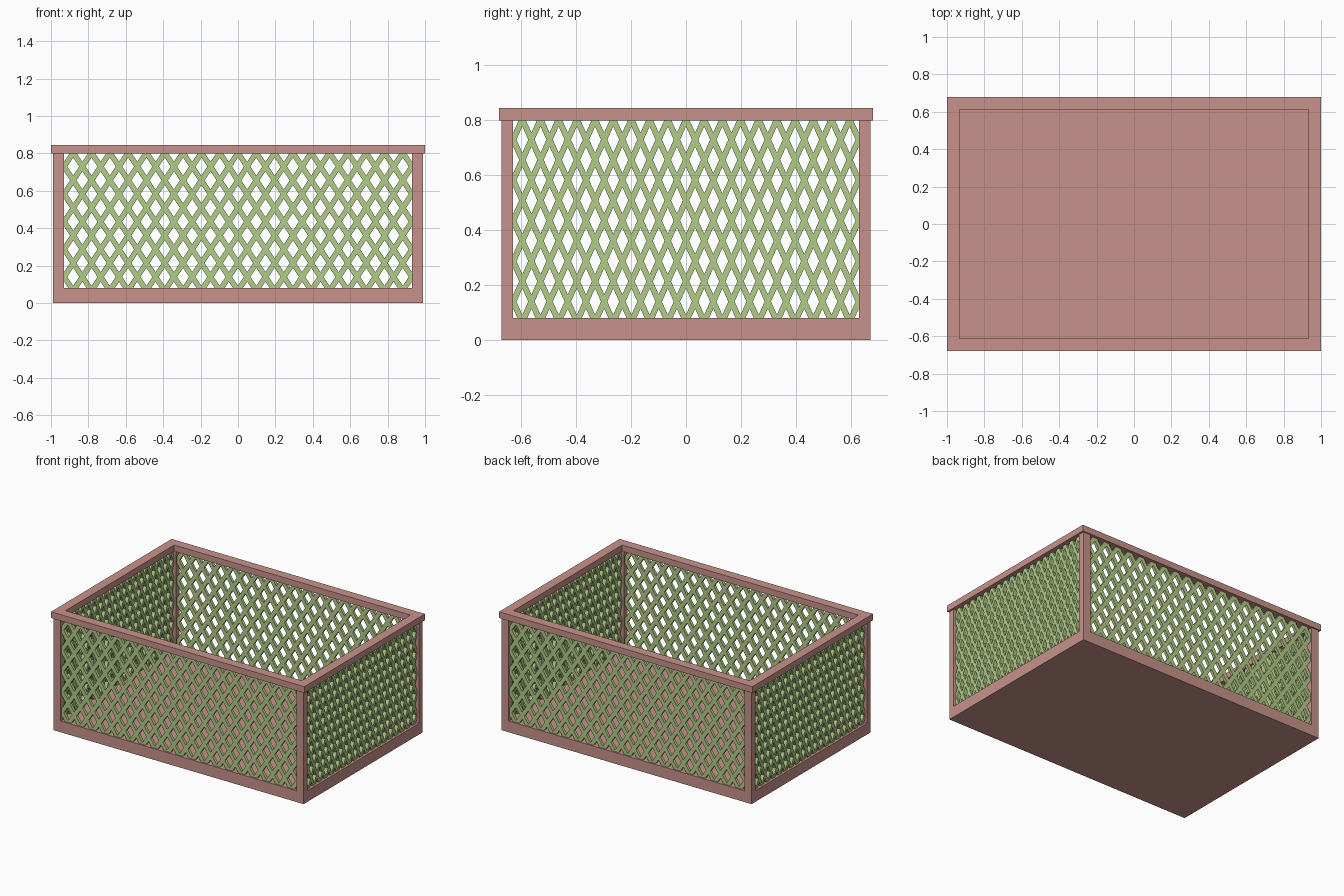
import bpy, bmesh, math
from mathutils import Vector

if "Cube" in bpy.data.objects:
    bpy.data.objects.remove(bpy.data.objects["Cube"])


def material(name, color):
    m = bpy.data.materials.new(name)
    m.diffuse_color = color
    m.use_nodes = True
    m.node_tree.nodes["Principled BSDF"].inputs["Base Color"].default_value = m.diffuse_color
    return m


PINK = material("frame_pink", (0.58, 0.29, 0.26, 1))
GREEN = material("lattice_green", (0.45, 0.60, 0.25, 1))


def finish(bm, name, mat):
    me = bpy.data.meshes.new(name)
    bm.to_mesh(me)
    bm.free()
    me.materials.append(mat)
    ob = bpy.data.objects.new(name, me)
    bpy.context.collection.objects.link(ob)
    return ob


def box(name, lo, hi):
    bm = bmesh.new()
    bmesh.ops.create_cube(bm, size=1)
    for v in bm.verts:
        v.co = Vector([(l + h) / 2 + c * (h - l) for l, h, c in zip(lo, hi, v.co)])
    return finish(bm, name, PINK)


def ring(name, outer, inner, z0, z1):
    bm = bmesh.new()
    corners = [(-1, -1), (1, -1), (1, 1), (-1, 1)]
    loops = [[bm.verts.new((sx * r[0], sy * r[1], z)) for sx, sy in corners]
             for r, z in ((outer, z0), (outer, z1), (inner, z1), (inner, z0))]
    for k in range(4):
        a, b = loops[k], loops[(k + 1) % 4]
        for i in range(4):
            j = (i + 1) % 4
            bm.faces.new((a[i], a[j], b[j], b[i]))
    return finish(bm, name, PINK)


Z0, Z1 = 0.08, 0.80          # panel bottom and top
COLS, ROW, ROW0, HOLE = 19, 0.0737, 0.14, 0.65


def lattice(name, half, thick, loc, angle):
    """Flat sheet tiled with diamond-shaped holes, trimmed to the frame opening."""
    bm = bmesh.new()
    a, b = half / COLS, ROW
    for i in range(-COLS - 1, COLS + 2):
        for j in range(-2, 12):
            if (i + j) % 2:
                continue
            c = Vector((i * a, 0, ROW0 + j * b))
            tips = [Vector((a, 0, 0)), Vector((0, 0, b)),
                    Vector((-a, 0, 0)), Vector((0, 0, -b))]
            out = [bm.verts.new(c + t) for t in tips]
            inn = [bm.verts.new(c + t * HOLE) for t in tips]
            for k in range(4):
                n = (k + 1) % 4
                bm.faces.new((out[k], out[n], inn[n], inn[k]))
    bmesh.ops.remove_doubles(bm, verts=bm.verts, dist=1e-4)
    for co, no in (((half, 0, 0), (1, 0, 0)), ((-half, 0, 0), (-1, 0, 0)),
                   ((0, 0, Z1), (0, 0, 1)), ((0, 0, Z0), (0, 0, -1))):
        bmesh.ops.bisect_plane(bm, geom=bm.verts[:] + bm.edges[:] + bm.faces[:],
                               dist=1e-5, plane_co=co, plane_no=no, clear_outer=True)
    ob = finish(bm, name, GREEN)
    ob.location = loc
    ob.rotation_euler = (0, 0, angle)
    mod = ob.modifiers.new("thickness", "SOLIDIFY")
    mod.thickness = thick
    mod.offset = 0


# Solid floor slab and overhanging top rim
box("base", (-0.988, -0.671, 0), (0.988, 0.671, Z0))
ring("top_rim", (1.0, 0.68), (0.933, 0.613), Z1, 0.845)

# Corner posts
for sx, nx in ((-1, "left"), (1, "right")):
    for sy, ny in ((-1, "front"), (1, "back")):
        xs = sorted((sx * 0.93, sx * 0.988))
        ys = sorted((sy * 0.629, sy * 0.671))
        box(f"{ny}_{nx}_post", (xs[0], ys[0], Z0), (xs[1], ys[1], Z1))

# Lattice walls
lattice("front_lattice", 0.93, 0.02, (0, -0.65, 0), 0)
lattice("back_lattice", 0.93, 0.02, (0, 0.65, 0), math.pi)
lattice("right_lattice", 0.629, 0.028, (0.959, 0, 0), math.pi / 2)
lattice("left_lattice", 0.629, 0.028, (-0.959, 0, 0), -math.pi / 2)
